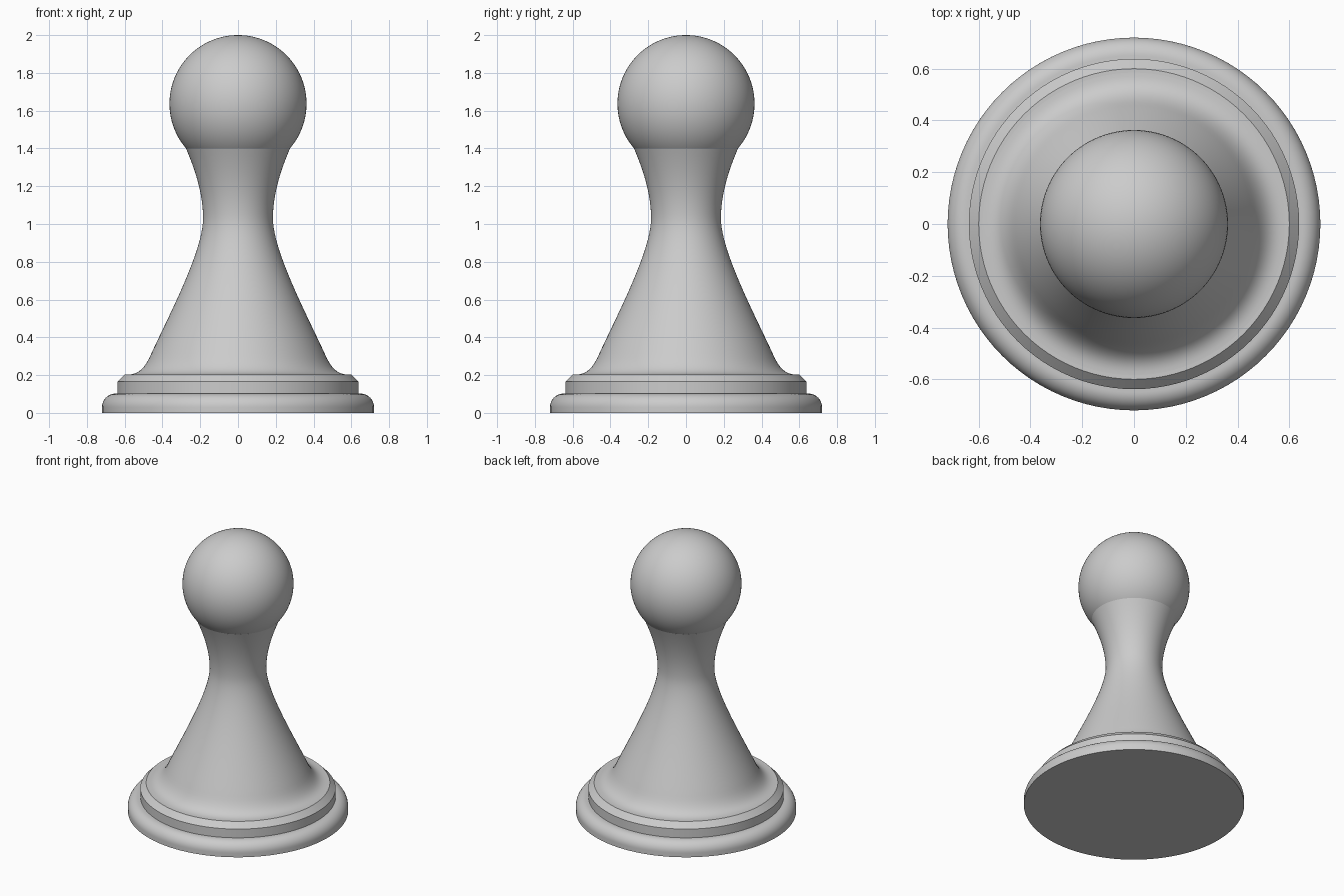
import bpy
import bmesh
from math import cos, sin, pi, radians
from mathutils import Vector
from mathutils.geometry import interpolate_bezier

SEGMENTS = 96

cube = bpy.data.objects.get("Cube")
if cube:
    bpy.data.objects.remove(cube, do_unlink=True)

grey = bpy.data.materials.new("light grey")
grey.use_nodes = True
colour = (0.6, 0.6, 0.6, 1)
grey.diffuse_color = colour
grey.node_tree.nodes["Principled BSDF"].inputs["Base Color"].default_value = colour


def curve(points, steps):
    """Bezier through (radius, height): start, two handles, end."""
    return [(p.x, p.y) for p in interpolate_bezier(*[Vector(p) for p in points], steps)]


def arc(r, z, rx, rz, start, end, steps):
    angles = [radians(start + (end - start) * i / steps) for i in range(steps + 1)]
    return [(r + rx * cos(a), z + rz * sin(a)) for a in angles]


def lathe(name, profile):
    """Revolve a (radius, height) profile, listed from bottom to top, about z."""
    bm = bmesh.new()
    verts = [bm.verts.new((max(r, 0), 0, z)) for r, z in profile]
    edges = [bm.edges.new(pair) for pair in zip(verts, verts[1:])]
    bmesh.ops.spin(bm, geom=verts + edges, axis=(0, 0, 1), cent=(0, 0, 0),
                   angle=2 * pi, steps=SEGMENTS, use_duplicate=False)
    bmesh.ops.remove_doubles(bm, verts=bm.verts, dist=0.0001)
    bmesh.ops.recalc_face_normals(bm, faces=bm.faces)
    mesh = bpy.data.meshes.new(name)
    bm.to_mesh(mesh)
    bm.free()
    mesh.materials.append(grey)
    obj = bpy.data.objects.new(name, mesh)
    bpy.context.collection.objects.link(obj)
    bpy.ops.object.select_all(action="DESELECT")
    obj.select_set(True)
    bpy.context.view_layer.objects.active = obj
    bpy.ops.object.shade_smooth_by_angle(angle=radians(30))


# Foot disc with a rounded upper rim
lathe("foot", [(0, 0), (0.72, 0)]
      + arc(0.65, 0.03, 0.07, 0.072, 0, 90, 12) + [(0, 0.102)])

# Chamfered collar standing on the foot
lathe("collar", [(0, 0.09), (0.638, 0.09), (0.638, 0.165), (0.6, 0.203), (0, 0.203)])

# Flared body, waist and neck
flare = curve([(0.585, 0.203), (0.54, 0.203), (0.505, 0.22), (0.47, 0.29)], 10)
slope = curve([(0.47, 0.29), (0.38, 0.49), (0.185, 0.85), (0.185, 1.03)], 24)
neck = curve([(0.185, 1.03), (0.185, 1.15), (0.22, 1.27), (0.275, 1.4)], 16)
lathe("body", [(0, 0.203)] + flare + slope[1:] + neck[1:] + [(0, 1.4)])

# Ball head
lathe("head", arc(0, 1.637, 0.363, 0.363, -90, 90, 48))
